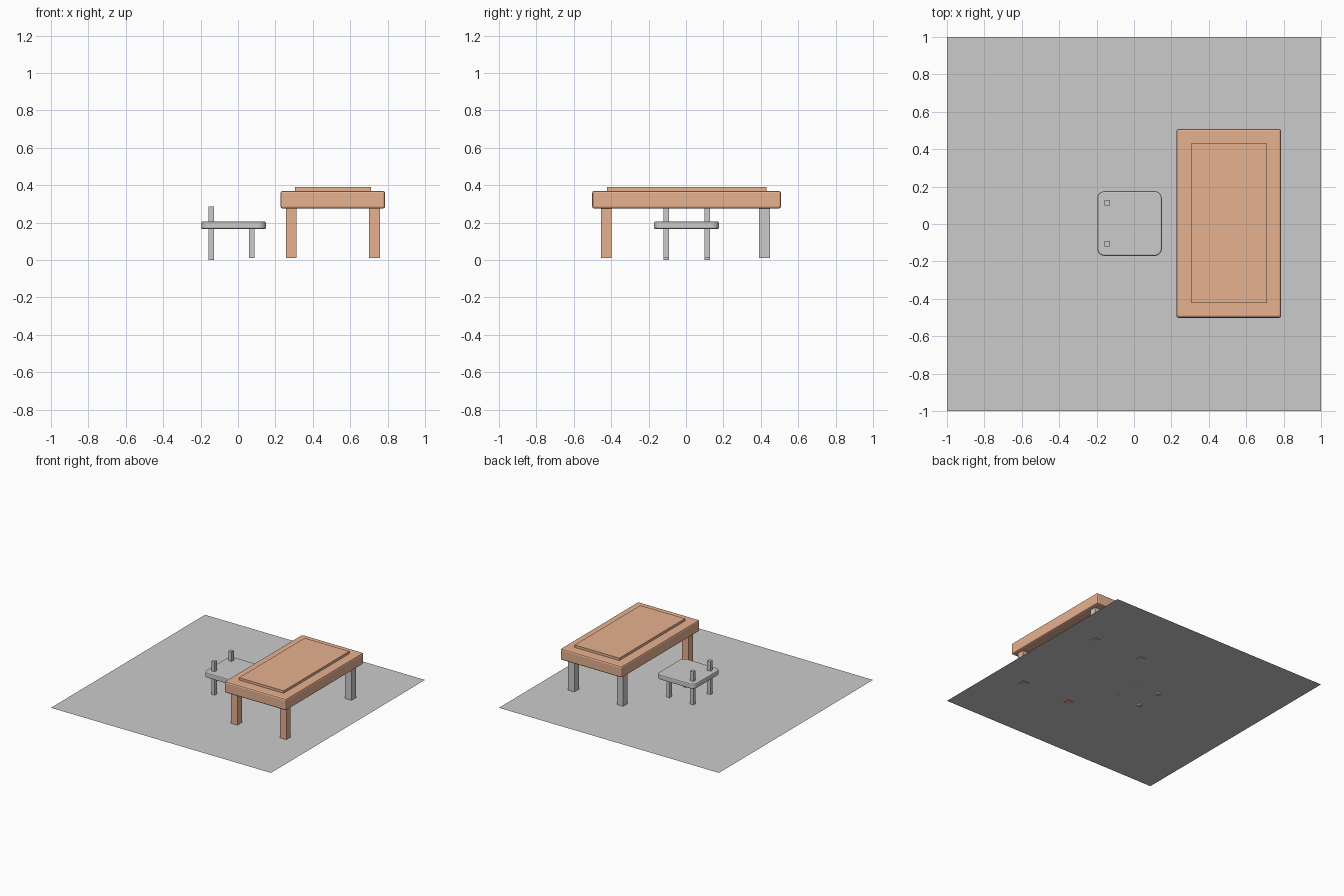
import bpy, bmesh

if "Cube" in bpy.data.objects:
    bpy.data.objects.remove(bpy.data.objects["Cube"])

wood = bpy.data.materials.new("wood")
wood.diffuse_color = (0.8, 0.44, 0.28, 1)
wood.use_nodes = True
wood.node_tree.nodes["Principled BSDF"].inputs["Base Color"].default_value = wood.diffuse_color


def box(name, x, y, z, mat=None, bevel=0.0, segments=1, corner=0.0):
    """Box from (min, max) ranges; corner rounds upright edges, bevel the rest."""
    bm = bmesh.new()
    bmesh.ops.create_cube(bm, size=1)
    for v in bm.verts:
        v.co = [r[0] + (c + 0.5) * (r[1] - r[0]) for c, r in zip(v.co, (x, y, z))]
    if corner:
        upright = [e for e in bm.edges
                   if abs(e.verts[0].co.z - e.verts[1].co.z) > 1e-4]
        bmesh.ops.bevel(bm, geom=upright, offset=corner, segments=5,
                        profile=0.5, affect='EDGES')
        rims = [e for e in bm.edges
                if abs(e.verts[0].co.z - e.verts[1].co.z) < 1e-4]
    else:
        rims = list(bm.edges)
    if bevel:
        bmesh.ops.bevel(bm, geom=rims, offset=bevel, segments=segments,
                        profile=0.5, affect='EDGES')
    mesh = bpy.data.meshes.new(name)
    bm.to_mesh(mesh)
    bm.free()
    obj = bpy.data.objects.new(name, mesh)
    bpy.context.collection.objects.link(obj)
    if mat:
        mesh.materials.append(mat)
    return obj


# Floor sheet, which the leg ends just poke through
bpy.ops.mesh.primitive_plane_add(size=2, location=(0, 0, 0.013))
bpy.context.object.name = "floor"

# Table: slab, raised panel and four legs (the rear pair is uncoloured)
box("table_top", (0.227, 0.787), (-0.502, 0.508), (0.275, 0.369), wood, 0.012, 2)
box("table_panel", (0.305, 0.711), (-0.422, 0.43), (0.36, 0.389), wood)
for side, x in (("left", (0.257, 0.313)), ("right", (0.70, 0.758))):
    box("table_front_leg_" + side, x, (-0.455, -0.398), (0.01, 0.285), wood)
    box("table_rear_leg_" + side, x, (0.391, 0.449), (0.01, 0.285))

# Chair: rounded seat, tall posts on the far side, short legs near the table
box("chair_seat", (-0.196, 0.149), (-0.171, 0.176), (0.165, 0.206),
    bevel=0.008, segments=2, corner=0.04)
for side, y in (("front", (-0.121, -0.092)), ("rear", (0.1, 0.129))):
    box("chair_post_" + side, (-0.158, -0.128), y, (0.0, 0.286))
    box("chair_leg_" + side, (0.059, 0.089), y, (0.012, 0.17))
